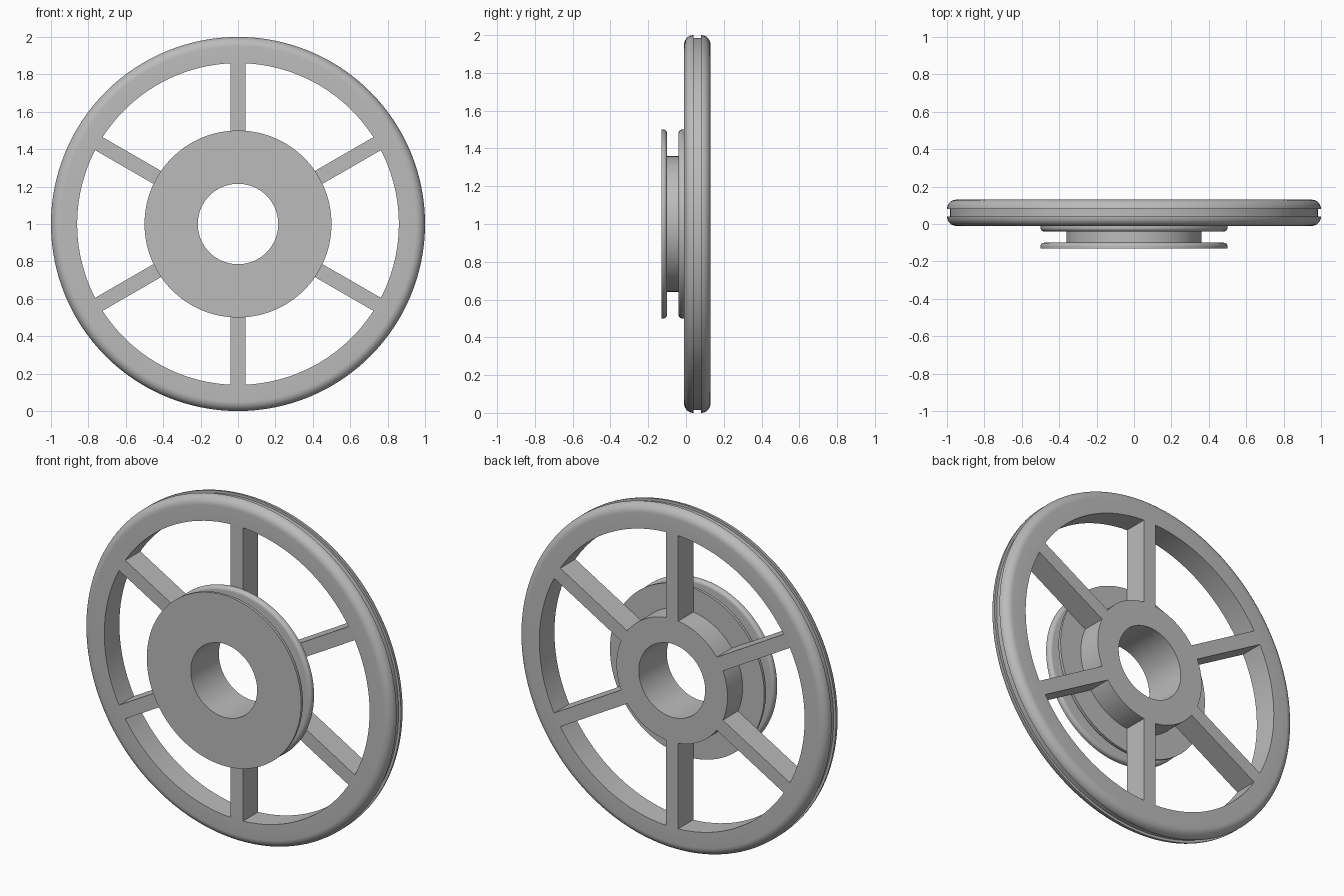
import bpy, bmesh, math
from mathutils import Matrix, Vector

cube = bpy.data.objects.get("Cube")
if cube:
    bpy.data.objects.remove(cube, do_unlink=True)

CENTRE = Vector((0, 0, 1))
BACK, FACE, FRONT = 0.13, -0.01, -0.13   # depths of wheel back, wheel face, pulley front

grey = bpy.data.materials.new("plain grey")
grey.use_nodes = True
colour = (0.5, 0.5, 0.5, 1)
grey.diffuse_color = colour
grey.node_tree.nodes["Principled BSDF"].inputs["Base Color"].default_value = colour


def finish(name, bm):
    bmesh.ops.recalc_face_normals(bm, faces=bm.faces[:])
    mesh = bpy.data.meshes.new(name)
    bm.to_mesh(mesh)
    bm.free()
    mesh.materials.append(grey)
    obj = bpy.data.objects.new(name, mesh)
    obj.location = CENTRE
    bpy.context.collection.objects.link(obj)
    return obj


def arc(r, y, size, start, end, steps=8):
    """Quarter-round points around (r, y); angles in degrees."""
    angles = [math.radians(start + (end - start) * i / steps) for i in range(steps + 1)]
    return [(r + size * math.cos(a), y + size * math.sin(a)) for a in angles]


def lathe(name, profile, segments=128):
    """Revolve a closed (radius, depth) profile around the y axis."""
    bm = bmesh.new()
    verts = [bm.verts.new((r, y, 0)) for r, y in profile]
    edges = [bm.edges.new((v, verts[(i + 1) % len(verts)])) for i, v in enumerate(verts)]
    bmesh.ops.spin(bm, geom=verts + edges, cent=(0, 0, 0), axis=(0, 1, 0),
                   angle=math.tau, steps=segments, use_duplicate=False)
    bmesh.ops.remove_doubles(bm, verts=bm.verts[:], dist=1e-5)
    obj = finish(name, bm)
    bpy.ops.object.select_all(action='DESELECT')
    obj.select_set(True)
    bpy.context.view_layer.objects.active = obj
    bpy.ops.object.shade_smooth_by_angle(angle=math.radians(30))


# Rim with rounded shoulders and a shallow groove round the tread
soft = 0.05
lathe("rim",
      [(0.86, FACE)] + arc(1 - soft, FACE + soft, soft, -90, 0)
      + [(0.985, FACE + soft), (0.985, BACK - soft)]
      + arc(1 - soft, BACK - soft, soft, 0, 90) + [(0.86, BACK)])

# Bored hub carrying a small belt pulley, flanges rounded towards the belt
lip, bore, drum, flange = 0.02, 0.215, 0.36, 0.5
lathe("hub_pulley",
      [(bore, FRONT), (flange, FRONT)]
      + arc(flange - lip, -0.10 - lip, lip, 0, 90)
      + [(drum, -0.10), (drum, -0.04)]
      + arc(flange - lip, -0.04 + lip, lip, -90, 0)
      + [(flange, FACE), (drum, FACE), (drum, BACK), (bore, BACK)])

# Six straight spokes between hub and rim
inner, outer, width = 0.35, 0.862, 0.08
for i in range(6):
    bm = bmesh.new()
    bmesh.ops.create_cube(bm, size=1)
    bmesh.ops.scale(bm, vec=(width, BACK - FACE, outer - inner), verts=bm.verts[:])
    bmesh.ops.translate(bm, vec=(0, (BACK + FACE) / 2, (inner + outer) / 2), verts=bm.verts[:])
    bmesh.ops.rotate(bm, cent=(0, 0, 0), verts=bm.verts[:],
                     matrix=Matrix.Rotation(math.radians(60 * i), 3, 'Y'))
    finish(f"spoke_{i + 1}", bm)
